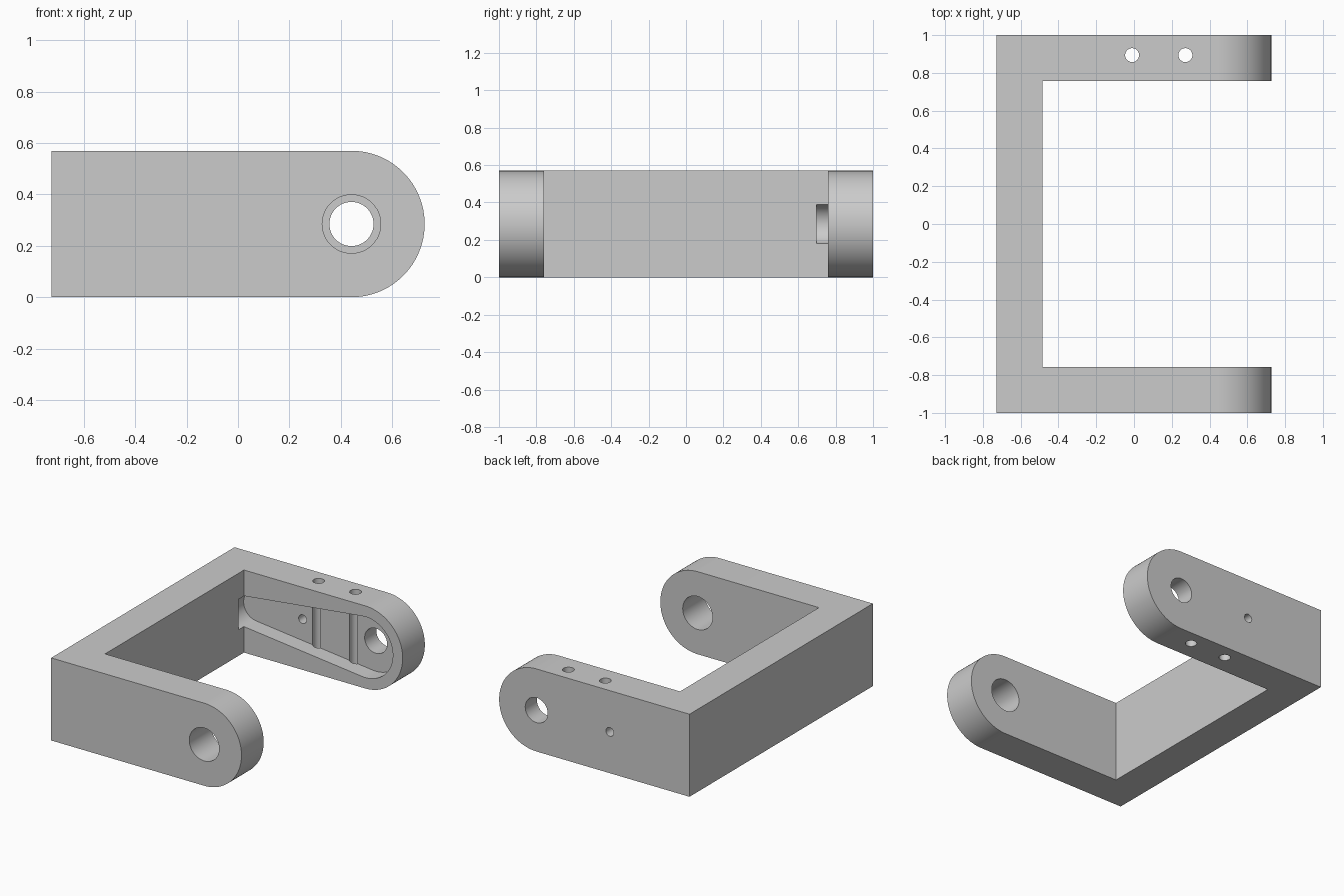
import bpy, bmesh
from math import pi, cos, sin, asin
from mathutils import Matrix, Vector

old = bpy.data.objects.get("Cube")
if old:
    bpy.data.objects.remove(old)

PIVOT_X, MID_Z, ARM_R = 0.442, 0.285, 0.285
LEFT, WALL, ARM_IN = -0.727, -0.485, 0.758

grey = bpy.data.materials.new("plain grey")
grey.use_nodes = True
colour = (0.6, 0.6, 0.6, 1)
grey.diffuse_color = colour
grey.node_tree.nodes["Principled BSDF"].inputs["Base Color"].default_value = colour


def new_object(name, bm):
    bmesh.ops.recalc_face_normals(bm, faces=bm.faces)
    mesh = bpy.data.meshes.new(name)
    bm.to_mesh(mesh)
    bm.free()
    mesh.materials.append(grey)
    obj = bpy.data.objects.new(name, mesh)
    bpy.context.collection.objects.link(obj)
    return obj


def extrude_profile(name, points, y0, y1):
    """Extrude an x-z outline along y."""
    bm = bmesh.new()
    face = bm.faces.new([bm.verts.new((x, y0, z)) for x, z in points])
    out = bmesh.ops.extrude_face_region(bm, geom=[face])["geom"]
    moved = [v for v in out if isinstance(v, bmesh.types.BMVert)]
    bmesh.ops.translate(bm, verts=moved, vec=(0, y1 - y0, 0))
    return new_object(name, bm)


def arc(x, r, start, end, n):
    steps = [start + (end - start) * i / n for i in range(n + 1)]
    return [(x + r * cos(a), MID_Z + r * sin(a)) for a in steps]


def cylinder(name, a, b, r, n=48):
    a, b = Vector(a), Vector(b)
    turn = (b - a).to_track_quat('Z', 'Y').to_matrix().to_4x4()
    bm = bmesh.new()
    bmesh.ops.create_cone(bm, cap_ends=True, segments=n, radius1=r, radius2=r,
                          depth=(b - a).length,
                          matrix=Matrix.Translation((a + b) / 2) @ turn)
    return new_object(name, bm)


# Bracket body: round-ended side profile across the full width
outline = [(LEFT, 2 * MID_Z), (LEFT, 0)] + arc(PIVOT_X, ARM_R, -pi / 2, pi / 2, 48)
body = extrude_profile("u_bracket", outline, -1, 1)

# Gap between the arms
gap = extrude_profile("gap_cutter", [(WALL, -1), (1, -1), (1, 1), (WALL, 1)],
                      -ARM_IN, ARM_IN)

# Tapered, round-ended pocket inside the back arm, running into the base wall
TIP_X, TIP_R, HEAD_R = -0.46, 0.108, 0.21
tilt = asin((HEAD_R - TIP_R) / (PIVOT_X - TIP_X))
top = pi / 2 + tilt
pocket_outline = (arc(PIVOT_X, HEAD_R, -top, top, 48)
                  + arc(TIP_X, TIP_R, top, 2 * pi - top, 32))
pocket = extrude_profile("pocket_cutter", pocket_outline, 0.697, 0.873)

cutters = [
    gap, pocket,
    cylinder("front_pivot_cutter", (PIVOT_X, -1.2, MID_Z), (PIVOT_X, -0.5, MID_Z), 0.114),
    cylinder("back_pivot_cutter", (PIVOT_X, 0.8, MID_Z), (PIVOT_X, 1.2, MID_Z), 0.086),
    cylinder("small_hole_cutter", (-0.118, 0.8, MID_Z), (-0.118, 1.2, MID_Z), 0.03, 32),
]
# Vertical pin holes through the back arm
for x in (-0.01, 0.272):
    cutters.append(cylinder("pin_hole_cutter", (x, 0.894, -0.2), (x, 0.894, 0.8), 0.037, 32))

# Cut everything, then discard the cutters
bpy.context.view_layer.objects.active = body
for cutter in cutters:
    cutter.hide_render = True
    mod = body.modifiers.new("cut", 'BOOLEAN')
    mod.operation, mod.solver, mod.object = 'DIFFERENCE', 'EXACT', cutter
    bpy.ops.object.modifier_apply(modifier=mod.name)
    bpy.data.objects.remove(cutter)

bpy.ops.object.select_all(action='DESELECT')
body.select_set(True)
bpy.ops.object.shade_smooth_by_angle(angle=pi / 6)
